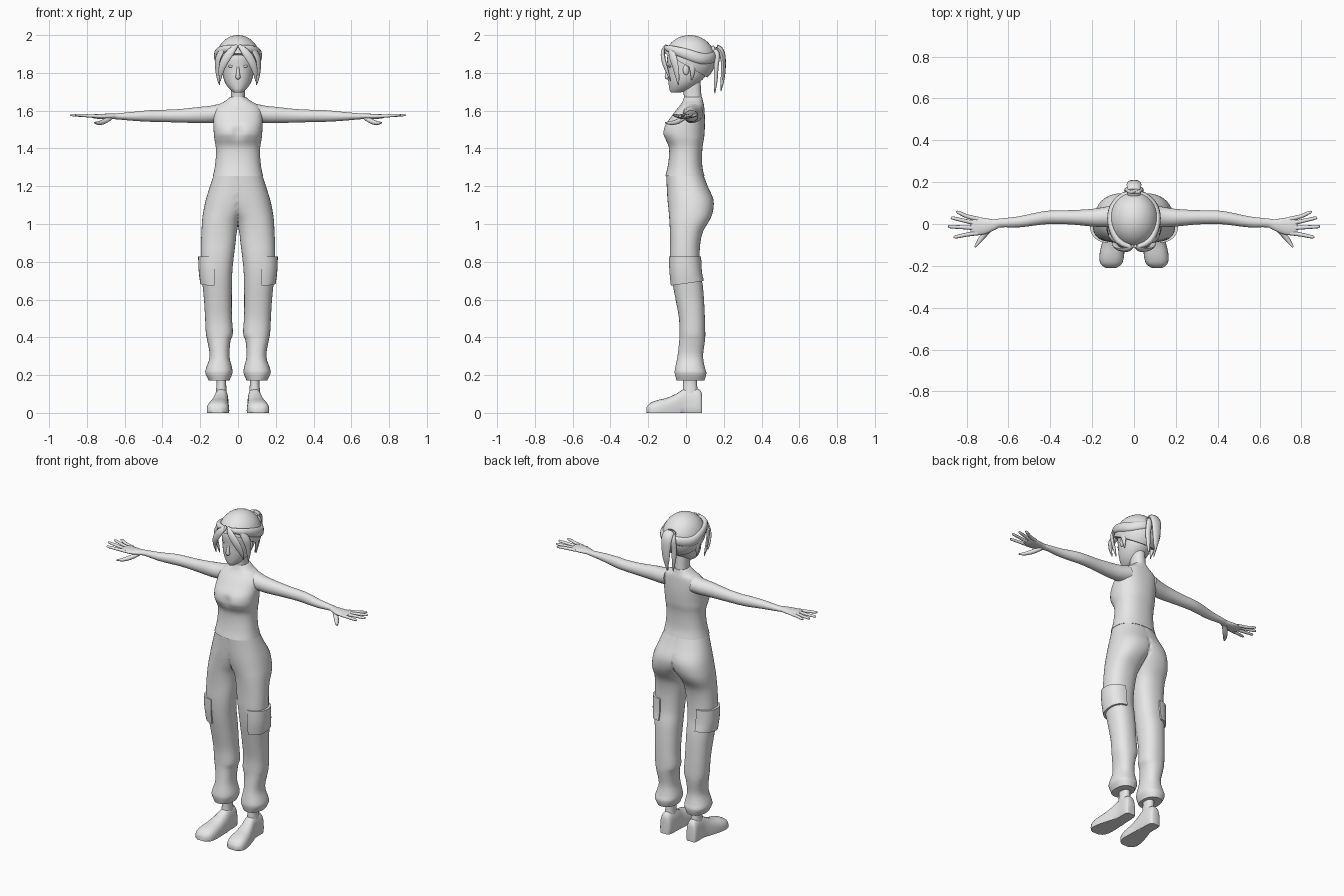
import bpy, bmesh, math
from mathutils import Vector

grey = bpy.data.materials.new("plain_grey")
grey.diffuse_color = (0.8, 0.8, 0.8, 1)


def finish(name, bm, mirror=False, angle=50):
    bmesh.ops.recalc_face_normals(bm, faces=bm.faces)
    me = bpy.data.meshes.new(name)
    bm.to_mesh(me)
    bm.free()
    me.materials.append(grey)
    ob = bpy.data.objects.new(name, me)
    bpy.context.collection.objects.link(ob)
    bpy.ops.object.select_all(action='DESELECT')
    ob.select_set(True)
    bpy.context.view_layer.objects.active = ob
    bpy.ops.object.shade_smooth_by_angle(angle=math.radians(angle))
    if mirror:
        ob.modifiers.new("mirror", 'MIRROR')
    return ob


def smooth_rows(rows, steps):
    """Catmull-Rom interpolation between rows of numbers."""
    out = []
    for i in range(len(rows) - 1):
        a, b, c, d = (rows[max(i - 1, 0)], rows[i], rows[i + 1],
                      rows[min(i + 2, len(rows) - 1)])
        for s in range(steps):
            t = s / steps
            out.append([q + 0.5 * t * (r - p + t * (2 * p - 5 * q + 4 * r - u + t * (3 * (q - r) + u - p)))
                        for p, q, r, u in zip(a, b, c, d)])
    return out + [list(rows[-1])]


def oval(n, power=2.0):
    pts = []
    for k in range(n):
        c, s = math.cos(2 * math.pi * k / n), math.sin(2 * math.pi * k / n)
        pts.append((math.copysign(abs(c) ** (2 / power), c), math.copysign(abs(s) ** (2 / power), s)))
    return pts


def skin(bm, rings):
    loops = [[bm.verts.new(p) for p in r] for r in rings]
    n = len(loops[0])
    for a, b in zip(loops, loops[1:]):
        for k in range(n):
            bm.faces.new((a[k], a[(k + 1) % n], b[(k + 1) % n], b[k]))
    bm.faces.new(loops[0])
    bm.faces.new(loops[-1])


def stack(name, rows, n=32, power=2.3, steps=3, axis='z', shape=lambda p: p, mirror=False, cut=False):
    """Loft of rows (position, a0, a1, b0, b1) along z or y."""
    rings = []
    for h, a0, a1, b0, b1 in smooth_rows(rows, steps):
        ring = []
        for c, s in oval(n, power):
            a, b = (a0 + a1) / 2 + c * (a1 - a0) / 2, (b0 + b1) / 2 + s * (b1 - b0) / 2
            ring.append(shape(Vector((a, b, h) if axis == 'z' else (a, h, b))))
        rings.append(ring)
    bm = bmesh.new()
    skin(bm, rings)
    if cut:  # drop the hidden wall on the centre plane
        dead = [f for f in bm.faces if all(v.co.x < 1e-5 for v in f.verts)]
        bmesh.ops.delete(bm, geom=dead, context='FACES')
    return finish(name, bm, mirror)


def tubes(name, paths, n=12, steps=3, mirror=False):
    """Sweeps of (x, y, z, half_width, half_depth) points, each with a depth direction."""
    bm = bmesh.new()
    for ref, path in paths:
        pts = smooth_rows(path, steps)
        pos = [Vector(p[:3]) for p in pts]
        rings = []
        for i, p in enumerate(pts):
            t = (pos[min(i + 1, len(pos) - 1)] - pos[max(i - 1, 0)]).normalized()
            s = Vector(ref).cross(t).normalized()
            d = t.cross(s)
            rings.append([pos[i] + s * c * p[3] + d * q * p[4] for c, q in oval(n)])
        skin(bm, rings)
    return finish(name, bm, mirror)


def ball(bm, centre, radii):
    made = bmesh.ops.create_uvsphere(bm, u_segments=32, v_segments=20, radius=1)
    for v in made["verts"]:
        v.co = Vector([c + r * q for c, r, q in zip(centre, radii, v.co)])


# trousers: one leg from waist to cuff, mirrored
leg = [(1.262, -.128, .128, -.105, .092), (1.20, -.12, .148, -.102, .115), (1.13, -.09, .17, -.098, .145),
       (1.07, -.05, .183, -.092, .143), (1.02, -.012, .19, -.088, .125), (.96, .006, .193, -.085, .09),
       (.9, .013, .196, -.084, .076), (.83, .022, .197, -.085, .072), (.75, .03, .195, -.08, .075),
       (.68, .032, .188, -.07, .088), (.6, .033, .18, -.055, .095), (.5, .032, .174, -.037, .1),
       (.42, .027, .17, -.035, .102), (.38, .04, .162, -.036, .1), (.3, .045, .15, -.045, .09),
       (.24, .032, .168, -.057, .1), (.21, .03, .173, -.06, .108), (.172, .045, .155, -.05, .098)]
stack("trousers", leg, n=40, mirror=True, cut=True,
      shape=lambda p: Vector((max(p.x, 0), p.y, p.z)))

# thigh pockets wrapped round the outside, lower edge sloping
stack("thigh_pockets", [(.828, .02, .211, -.09, .08), (.75, .03, .208, -.088, .084), (.685, .032, .2, -.08, .094)],
      mirror=True, shape=lambda p: Vector((max(p.x, .125), p.y, p.z + (.14 * p.y if p.z < .72 else 0))))

# ankles and shoes
stack("ankles", [(.22, .06, .118, -.018, .06), (.16, .063, .113, -.015, .058), (.09, .058, .12, -.02, .065)],
      n=20, mirror=True)
stack("shoes", [(.086, .07, .115, -.03, .09), (.07, .055, .125, -.06, .125), (.0, .05, .126, -.06, .13),
                (-.05, .049, .14, -.06, .102), (-.1, .047, .155, -.05, .08), (-.15, .047, .165, -.045, .068),
                (-.19, .058, .16, -.03, .052), (-.21, .085, .135, -.01, .028)],
      axis='y', n=28, power=2.6, mirror=True, shape=lambda p: Vector((p.x, p.y, max(p.z, 0))))


# top with a shallow dip at the middle of the chest
def chest(p):
    if p.y < 0:
        p.y += .018 * math.exp(-(p.x / .022) ** 2 - ((p.z - 1.485) / .035) ** 2)
    return p


body = [(1.253, .133, -.11, .098), (1.30, .123, -.098, .087), (1.36, .117, -.09, .085), (1.41, .118, -.092, .088),
        (1.45, .125, -.112, .095), (1.48, .128, -.123, .098), (1.52, .13, -.114, .1), (1.56, .13, -.085, .1),
        (1.60, .125, -.055, .098), (1.63, .105, -.03, .095), (1.65, .07, -.018, .09), (1.672, .042, -.01, .085)]
stack("top", [(z, -w, w, a, b) for z, w, a, b in body], n=48, steps=4, shape=chest)

# neck and head
stack("neck", [(1.62, -.045, .045, -.012, .088), (1.67, -.037, .037, -.01, .082), (1.79, -.04, .04, -.03, .075)], n=24)
skull = [(1.695, .02, -.078, -.035), (1.71, .04, -.087, .02), (1.74, .064, -.092, .06), (1.78, .079, -.096, .1),
         (1.83, .087, -.097, .12), (1.88, .09, -.1, .13), (1.93, .08, -.085, .12)]
stack("head", [(z, -w, w, a, b) for z, w, a, b in skull], power=2.1)
tubes("nose", [((0, 1, 0), [(0, -.09, 1.84, .006, .006), (0, -.1, 1.8, .009, .009), (0, -.1, 1.777, .013, .012),
                            (0, -.094, 1.768, .007, .005)])])
bm = bmesh.new()
ball(bm, (.036, -.084, 1.835), (.016, .009, .007))
finish("eyes", bm, True)
bm = bmesh.new()
ball(bm, (.088, .0, 1.815), (.011, .016, .027))
finish("ears", bm, True)

# arms with palms, fingers and thumb
arm = [(.085, .037, 1.588, .055, .05), (.14, .033, 1.58, .048, .046), (.2, .03, 1.577, .042, .043),
       (.3, .032, 1.573, .034, .036), (.4, .032, 1.572, .032, .032), (.46, .025, 1.572, .03, .031),
       (.55, .01, 1.57, .026, .024), (.64, .005, 1.57, .021, .016), (.67, -.003, 1.57, .026, .015),
       (.72, -.01, 1.569, .04, .014), (.76, -.011, 1.57, .042, .011), (.78, -.011, 1.571, .034, .006)]
tubes("arms", [((0, 0, 1), arm)], n=24, mirror=True)
fingers = []
for base, tip_x, tip_y in ((.024, .85, .058), (.002, .875, .03), (-.02, .888, -.012), (-.043, .862, -.063)):
    fingers.append(((0, 0, 1), [(.745, base, 1.57, .011, .009), (.8, base * .6 + tip_y * .4, 1.573, .0095, .0085),
                                (tip_x - .012, tip_y * .92 + base * .08, 1.577, .008, .007),
                                (tip_x, tip_y, 1.578, .003, .003)]))
fingers.append(((0, 0, 1), [(.675, -.01, 1.562, .014, .012), (.71, -.045, 1.542, .014, .013),
                            (.738, -.08, 1.534, .011, .01), (.76, -.11, 1.537, .004, .004)]))
tubes("fingers", fingers, n=10, mirror=True)

# hair cap trimmed along a slope from brow to nape
bm = bmesh.new()
ball(bm, (0, .02, 1.87), (.118, .136, .13))
res = bmesh.ops.bisect_plane(bm, geom=bm.verts[:] + bm.edges[:] + bm.faces[:], plane_co=(0, 0, 1.84),
                             plane_no=(0, .57, 1), clear_inner=True)
bmesh.ops.contextual_create(bm, geom=[e for e in res["geom_cut"] if isinstance(e, bmesh.types.BMEdge)])
finish("hair_cap", bm)

# rolled side hair, fringe and loose side strands
tubes("side_hair", [
    ((0, 0, 1), [(.01, -.112, 1.935, .01, .012), (.075, -.08, 1.925, .016, .02), (.11, .0, 1.9, .016, .028),
                 (.1, .08, 1.875, .018, .03), (.05, .135, 1.88, .016, .028), (0, .15, 1.895, .01, .02)]),
    ((.3, -1, 0), [(.006, -.105, 1.945, .008, .008), (.035, -.122, 1.915, .02, .01), (.07, -.118, 1.865, .022, .01),
                   (.09, -.1, 1.81, .015, .008), (.094, -.08, 1.755, .002, .002)]),
    ((1, -.6, 0), [(.07, -.085, 1.935, .012, .008), (.103, -.07, 1.885, .022, .01), (.11, -.055, 1.83, .018, .009),
                   (.105, -.045, 1.775, .011, .007), (.098, -.04, 1.735, .002, .002)]),
    ((1, .2, 0), [(.105, .03, 1.86, .02, .01), (.104, .035, 1.81, .014, .008), (.095, .03, 1.76, .002, .002)])],
    mirror=True)

# ponytail: tie and hanging locks
tubes("ponytail", [
    ((0, 1, 0), [(0, .13, 1.915, .03, .02), (0, .165, 1.932, .032, .018), (0, .19, 1.905, .035, .016),
                 (0, .198, 1.85, .03, .013), (0, .195, 1.78, .022, .011), (0, .185, 1.705, .003, .003)])])
tubes("ponytail_locks", [
    ((0, 1, 0), [(.008, .14, 1.92, .015, .012), (.024, .165, 1.9, .018, .014), (.03, .16, 1.83, .017, .012),
                 (.026, .157, 1.76, .012, .01), (.018, .152, 1.69, .002, .002)])], mirror=True)
